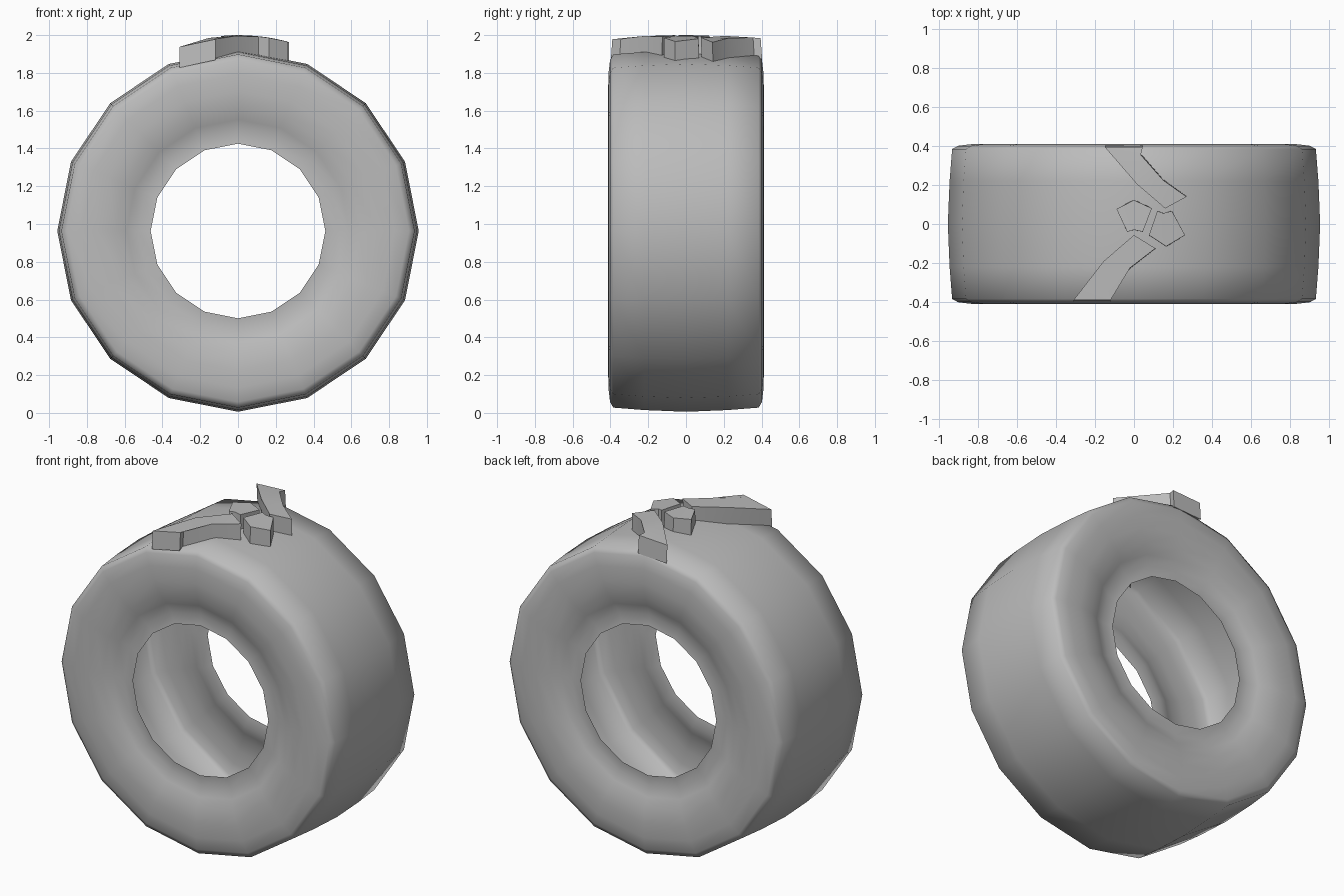
import bpy, bmesh, math

if "Cube" in bpy.data.objects:
    bpy.data.objects.remove(bpy.data.objects["Cube"])

CZ = 0.963       # height of the tyre axis
SIDES = 16

grey = bpy.data.materials.new("rubber_grey")
grey.diffuse_color = (0.5, 0.5, 0.5, 1)
grey.use_nodes = True
grey.node_tree.nodes["Principled BSDF"].inputs["Base Color"].default_value = grey.diffuse_color


def finish(bm, name, angle):
    bmesh.ops.recalc_face_normals(bm, faces=bm.faces)
    me = bpy.data.meshes.new(name)
    bm.to_mesh(me)
    bm.free()
    ob = bpy.data.objects.new(name, me)
    bpy.context.collection.objects.link(ob)
    me.materials.append(grey)
    bpy.ops.object.select_all(action='DESELECT')
    ob.select_set(True)
    bpy.context.view_layer.objects.active = ob
    bpy.ops.object.shade_smooth_by_angle(angle=math.radians(angle))
    return ob


# Tyre: open hollow shell, half profile (radius, y) mirrored and revolved
half = [(0.4625, 0.365), (0.53, 0.358), (0.59, 0.378), (0.65, 0.402),
        (0.74, 0.412), (0.83, 0.411), (0.905, 0.402), (0.935, 0.385),
        (0.948, 0.22)]
profile = [(r, -y) for r, y in half] + [(0.957, 0)] + [(r, y) for r, y in reversed(half)]
bm = bmesh.new()
rings = []
for i in range(SIDES):
    a = 2 * math.pi * i / SIDES
    rings.append([bm.verts.new((r * math.sin(a), y, CZ + r * math.cos(a))) for r, y in profile])
for i in range(SIDES):
    p, q = rings[i], rings[(i + 1) % SIDES]
    for j in range(len(profile) - 1):
        bm.faces.new((p[j], p[j + 1], q[j + 1], q[j]))
finish(bm, "tyre_shell", 80)


# Tread blocks: outlines seen from above, raised along the tyre curve
def top_z(x, y):
    return CZ + math.sqrt(1.037 ** 2 - x * x) - 0.015 * (y / 0.39) ** 2


def tread_block(name, outline, depth=0.11):
    bm = bmesh.new()
    top = [bm.verts.new((x, y, top_z(x, y))) for x, y in outline]
    low = [bm.verts.new((x, y * 1.02, top_z(x, y) - depth)) for x, y in outline]
    n = len(outline)
    bm.faces.new(top)
    bm.faces.new(low[::-1])
    for i in range(n):
        k = (i + 1) % n
        bm.faces.new((top[k], top[i], low[i], low[k]))
    bmesh.ops.triangulate(bm, faces=[f for f in bm.faces if len(f.verts) > 4])
    finish(bm, name, 30)


tread_block("rear_shoulder_lug", [(-.15, .395), (.045, .395), (.035, .355), (.15, .225),
                                  (.27, .14), (.16, .08), (.015, .205)])
tread_block("front_shoulder_lug", [(-.31, -.39), (-.12, -.39), (-.13, -.345), (-.02, -.225),
                                   (.11, -.125), (0, -.057), (-.155, -.19)])
tread_block("centre_lug_left", [(-.09, .077), (0, .123), (.092, .08), (.045, -.04), (0, -.03), (-.035, -.04)])
tread_block("centre_lug_right", [(.12, .067), (.15, .055), (.195, .067), (.262, -.057),
                                 (.165, -.115), (.077, -.057)])
